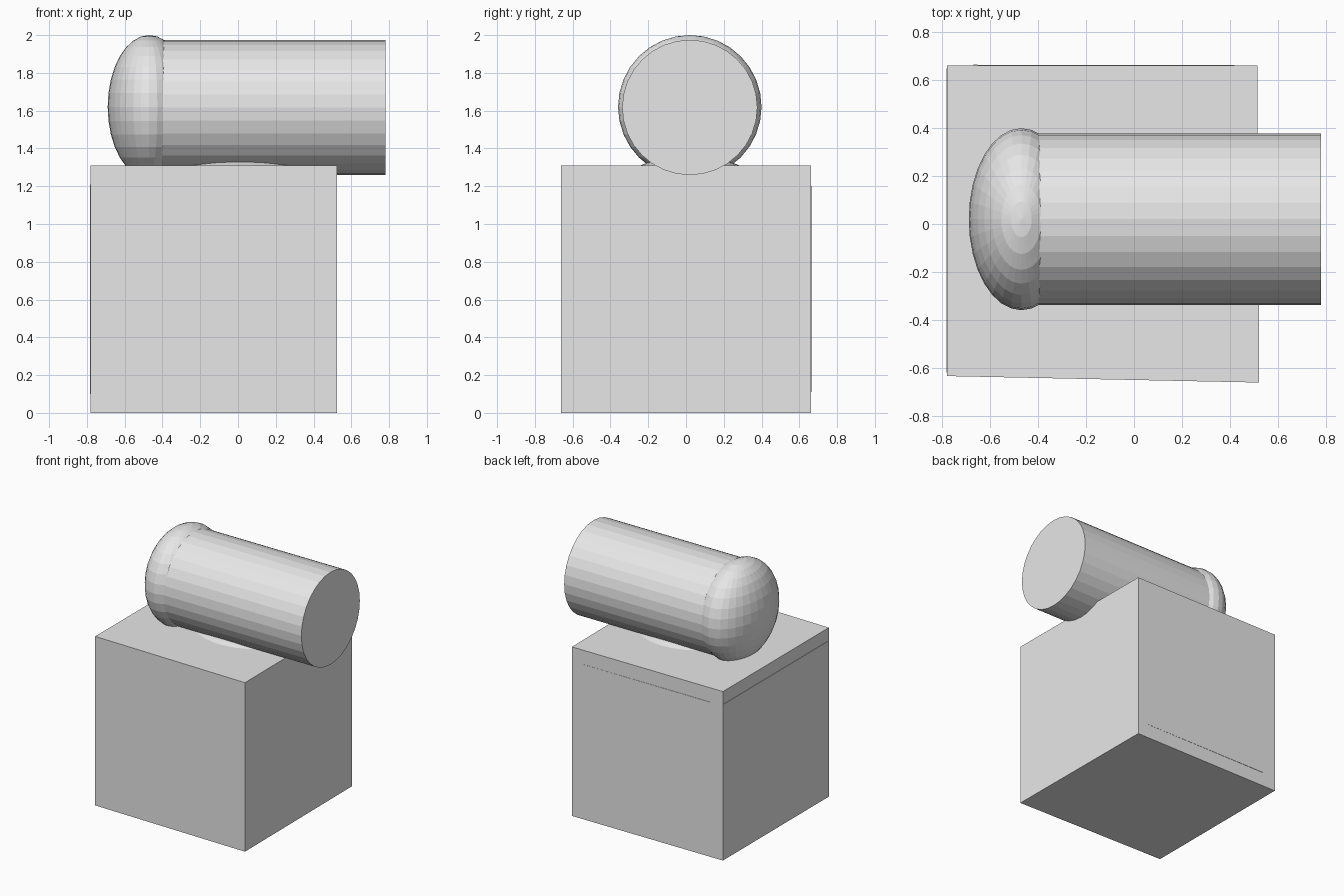
import bpy, bmesh, math
from mathutils import Matrix

if "Cube" in bpy.data.objects:
    bpy.data.objects.remove(bpy.data.objects["Cube"])

grey = bpy.data.materials.new("light grey")
grey.diffuse_color = (0.8, 0.8, 0.8, 1)
grey.use_nodes = True
grey.node_tree.nodes["Principled BSDF"].inputs["Base Color"].default_value = grey.diffuse_color


def make(name, build):
    """Create a flat shaded object from a bmesh building function."""
    bm = bmesh.new()
    build(bm)
    bmesh.ops.recalc_face_normals(bm, faces=bm.faces)
    mesh = bpy.data.meshes.new(name)
    bm.to_mesh(mesh)
    bm.free()
    mesh.materials.append(grey)
    obj = bpy.data.objects.new(name, mesh)
    bpy.context.collection.objects.link(obj)
    return obj


def prism(name, outline, z0, z1):
    """Extrude a plan outline between two heights."""
    def build(bm):
        face = bm.faces.new([bm.verts.new((x, y, z0)) for x, y in outline])
        ext = bmesh.ops.extrude_face_region(bm, geom=[face])
        for v in ext["geom"]:
            if isinstance(v, bmesh.types.BMVert):
                v.co.z = z1
    return make(name, build)


def ellipsoid(name, centre, radii):
    m = Matrix.Translation(centre) @ Matrix.Diagonal((*radii, 1))
    return make(name, lambda bm: bmesh.ops.create_uvsphere(
        bm, u_segments=32, v_segments=16, radius=1, matrix=m))


# Body block, with its slightly skewed front and right faces
prism("body_block", [(-0.78, -0.635), (0.523, -0.662), (0.515, 0.662), (-0.78, 0.662)], 0, 1.31)

# Thin panels on the back and left faces
prism("back_panel", [(-0.67, 0.655), (0.42, 0.655), (0.42, 0.663), (-0.67, 0.665)], 0.11, 1.2)
prism("left_panel", [(-0.783, -0.62), (-0.775, -0.62), (-0.775, 0.65), (-0.783, 0.65)], 0.1, 1.21)

# Horizontal barrel with a rounded nose
barrel_matrix = Matrix.Translation((0.165, 0.02, 1.617)) @ Matrix.Rotation(math.pi / 2, 4, 'Y')
make("barrel", lambda bm: bmesh.ops.create_cone(
    bm, cap_ends=True, segments=32, radius1=0.358, radius2=0.358, depth=1.23, matrix=barrel_matrix))
ellipsoid("barrel_nose", (-0.47, 0.02, 1.62), (0.22, 0.38, 0.38))

# Low dome joining the barrel to the block
ellipsoid("neck_dome", (0.01, 0.02, 1.25), (0.43, 0.32, 0.105))
